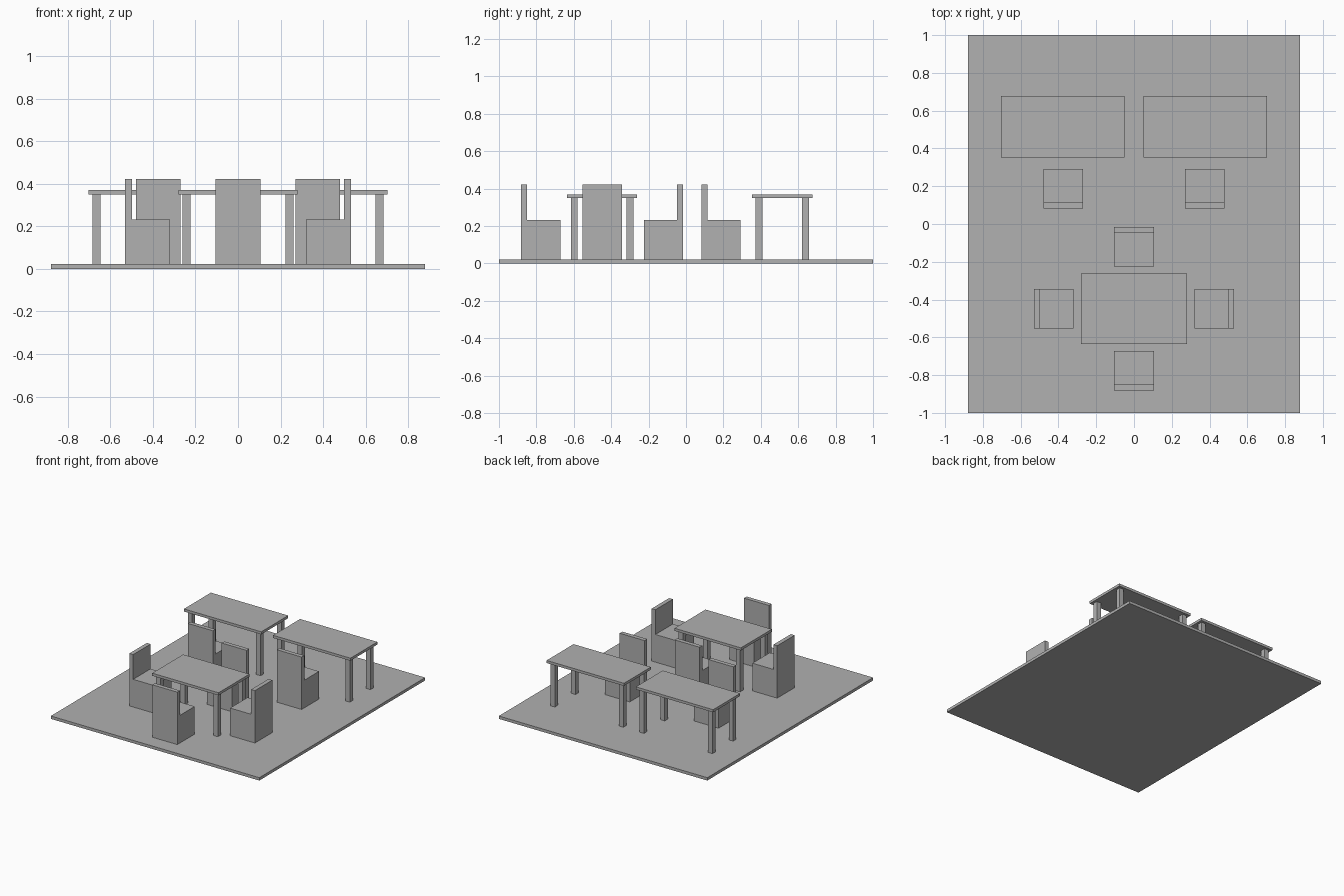
import bpy, bmesh, math
from mathutils import Matrix

cube = bpy.data.objects.get("Cube")
if cube:
    bpy.data.objects.remove(cube, do_unlink=True)

grey = bpy.data.materials.new("plain grey")
grey.use_nodes = True
grey.diffuse_color = (0.44, 0.44, 0.44, 1)
grey.node_tree.nodes["Principled BSDF"].inputs["Base Color"].default_value = grey.diffuse_color

FLOOR = 0.022      # top of the floor slab
CHAIR = 0.21       # chair width and depth
SEAT, BACK, BACK_THICK = 0.233, 0.422, 0.032
TOP_LOW, TOP_HIGH = 0.35, 0.37
LEG, INSET = 0.037, 0.019


def finish(name, bm):
    bmesh.ops.recalc_face_normals(bm, faces=bm.faces)
    mesh = bpy.data.meshes.new(name)
    bm.to_mesh(mesh)
    bm.free()
    mesh.materials.append(grey)
    obj = bpy.data.objects.new(name, mesh)
    bpy.context.collection.objects.link(obj)
    return obj


def box(name, x, y, z):
    """Box from (low, high) ranges on each axis."""
    bm = bmesh.new()
    centre = [(a + b) / 2 for a, b in (x, y, z)]
    size = [b - a for a, b in (x, y, z)]
    matrix = Matrix.Translation(centre) @ Matrix.Diagonal((*size, 1))
    bmesh.ops.create_cube(bm, size=1, matrix=matrix)
    return finish(name, bm)


def chair(name, x, y, degrees):
    """Solid L-shaped chair; at zero degrees its back is on the -y side."""
    h = CHAIR / 2
    profile = [(-h, FLOOR), (h, FLOOR), (h, SEAT), (-h + BACK_THICK, SEAT),
               (-h + BACK_THICK, BACK), (-h, BACK)]
    bm = bmesh.new()
    side = bm.faces.new([bm.verts.new((-h, py, pz)) for py, pz in profile])
    out = bmesh.ops.extrude_face_region(bm, geom=[side])
    moved = [v for v in out["geom"] if isinstance(v, bmesh.types.BMVert)]
    bmesh.ops.translate(bm, verts=moved, vec=(CHAIR, 0, 0))
    obj = finish(name, bm)
    obj.location = (x, y, 0)
    obj.rotation_euler.z = math.radians(degrees)


def table(name, x, y):
    """Thin top on four square legs."""
    box(name + "_top", x, y, (TOP_LOW, TOP_HIGH))
    for side, lx in (("right", x[0] + INSET), ("left", x[1] - INSET - LEG)):
        for end, ly in (("front", y[0] + INSET), ("back", y[1] - INSET - LEG)):
            box(f"{name}_{end}_{side}_leg", (lx, lx + LEG), (ly, ly + LEG), (FLOOR, TOP_LOW))


# Floor slab
box("floor", (-0.88, 0.88), (-1, 1), (0, FLOOR))

# Two desks at the back, each with a chair
table("right_desk", (-0.703, -0.05), (0.352, 0.677))
table("left_desk", (0.05, 0.703), (0.352, 0.677))
chair("right_desk_chair", -0.375, 0.187, 0)
chair("left_desk_chair", 0.375, 0.187, 0)

# Dining table with a chair on each side, backs facing outward
table("dining_table", (-0.28, 0.28), (-0.635, -0.262))
chair("front_chair", 0, -0.777, 0)
chair("back_chair", 0, -0.12, 180)
chair("right_chair", -0.425, -0.448, -90)
chair("left_chair", 0.425, -0.448, 90)
